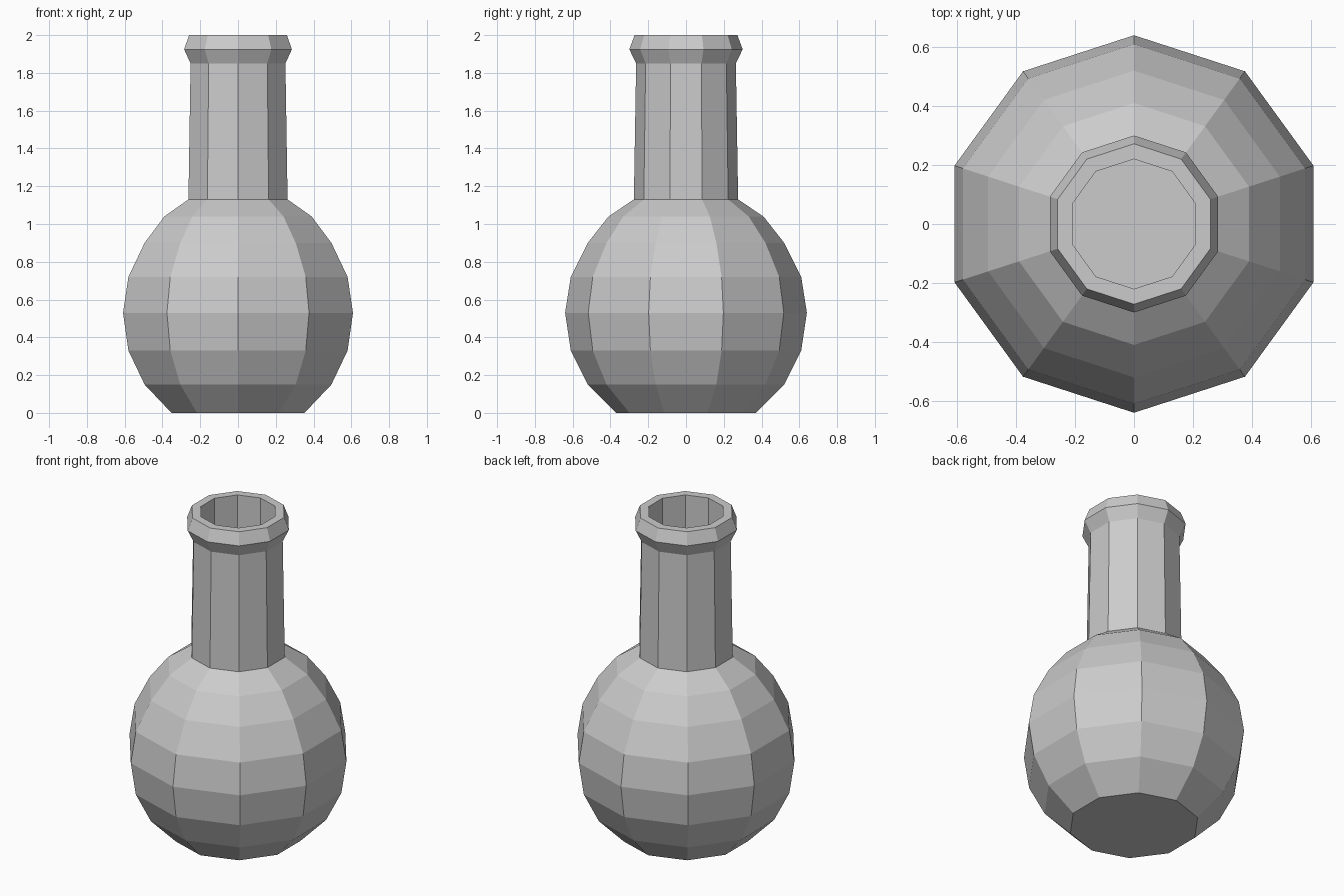
import bpy
import bmesh
from math import pi, sin, cos

SIDES = 10

cube = bpy.data.objects.get("Cube")
if cube:
    bpy.data.objects.remove(cube, do_unlink=True)

# Plain grey material
grey = bpy.data.materials.new("plain grey")
grey.use_nodes = True
colour = (0.6, 0.6, 0.6, 1)
grey.diffuse_color = colour
grey.node_tree.nodes["Principled BSDF"].inputs["Base Color"].default_value = colour

# Flask outline as (radius, height): base, round body, neck, lip, bore
body = [(0.37, 0), (0.52, 0.15), (0.61, 0.33), (0.64, 0.53),
        (0.61, 0.72), (0.52, 0.90), (0.41, 1.04), (0.276, 1.13)]
neck = [(0.264, 1.85)]
lip = [(0.30, 1.925), (0.272, 2.0), (0.22, 2.0)]
bore = [(0.22, 1.13)]


def lathe(name, profile):
    """Sweep the outline round z and cap both ends."""
    bm = bmesh.new()
    rings = []
    for radius, z in profile:
        angles = [pi / 2 + 2 * pi * i / SIDES for i in range(SIDES)]
        rings.append([bm.verts.new((radius * cos(a), radius * sin(a), z))
                      for a in angles])
    for low, high in zip(rings, rings[1:]):
        for i in range(SIDES):
            j = (i + 1) % SIDES
            bm.faces.new((low[i], low[j], high[j], high[i]))
    bm.faces.new(rings[0][::-1])
    bm.faces.new(rings[-1])
    bmesh.ops.recalc_face_normals(bm, faces=bm.faces)
    mesh = bpy.data.meshes.new(name)
    bm.to_mesh(mesh)
    bm.free()
    mesh.materials.append(grey)
    obj = bpy.data.objects.new(name, mesh)
    bpy.context.collection.objects.link(obj)
    return obj


lathe("round_flask", body + neck + lip + bore)
